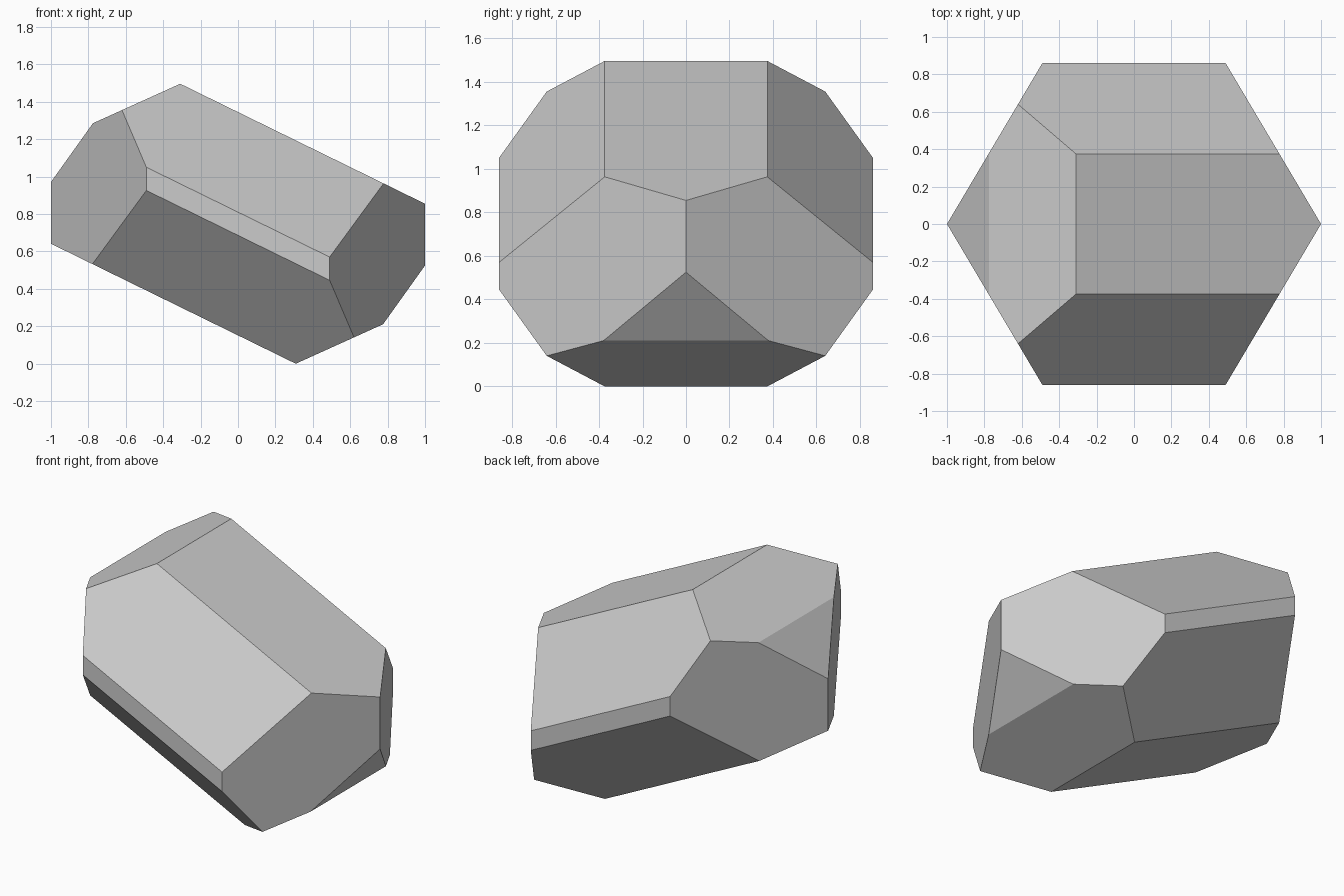
import bpy
import bmesh
from mathutils import Vector

default_cube = bpy.data.objects.get("Cube")
if default_cube:
    bpy.data.objects.remove(default_cube, do_unlink=True)

# Plain grey stone
grey = bpy.data.materials.new("stone_grey")
grey.use_nodes = True
colour = (0.6, 0.6, 0.6, 1)
grey.diffuse_color = colour
grey.node_tree.nodes["Principled BSDF"].inputs["Base Color"].default_value = colour

# Tall hexagonal prism, centred on the origin
HEXAGON = [(1, 0), (0.49, 0.86), (-0.49, 0.86), (-1, 0), (-0.49, -0.86), (0.49, -0.86)]
bm = bmesh.new()
base = bm.faces.new([bm.verts.new((x, y, -3)) for x, y in HEXAGON])
grown = bmesh.ops.extrude_face_region(bm, geom=[base])
bmesh.ops.translate(bm, vec=(0, 0, 6), verts=[v for v in grown["geom"] if isinstance(v, bmesh.types.BMVert)])


def slice_off(normal, offset):
    """Remove everything beyond a plane and cap the cut with one facet."""
    normal = Vector(normal)
    point = normal * (offset / normal.length_squared)
    cut = bmesh.ops.bisect_plane(
        bm, geom=bm.verts[:] + bm.edges[:] + bm.faces[:], dist=0.0001,
        plane_co=point, plane_no=normal, clear_outer=True)
    rim = [e for e in cut["geom_cut"] if isinstance(e, bmesh.types.BMEdge)]
    bmesh.ops.holes_fill(bm, edges=rim, sides=0)


# Crystal facets; each one repeats on the opposite side of the centre
FACETS = [
    ((0.49, 0, 1), 0.597),      # long sloping face
    ((0.49, 1.1, 1), 1.008),    # bevels beside it
    ((0.49, -1.1, 1), 1.008),
    ((-0.452, 0, 1), 0.888),    # shallow end face
    ((-1.4, 0, 1), 1.623),      # steep end triangle
]
for normal, offset in FACETS:
    slice_off(normal, offset)
    slice_off([-n for n in normal], offset)

bmesh.ops.recalc_face_normals(bm, faces=bm.faces[:])

# Stand the crystal on the ground
lowest = min(v.co.z for v in bm.verts)
bmesh.ops.translate(bm, vec=(0, 0, -lowest), verts=bm.verts[:])

mesh = bpy.data.meshes.new("crystal")
bm.to_mesh(mesh)
bm.free()
mesh.materials.append(grey)
crystal = bpy.data.objects.new("crystal", mesh)
bpy.context.collection.objects.link(crystal)
